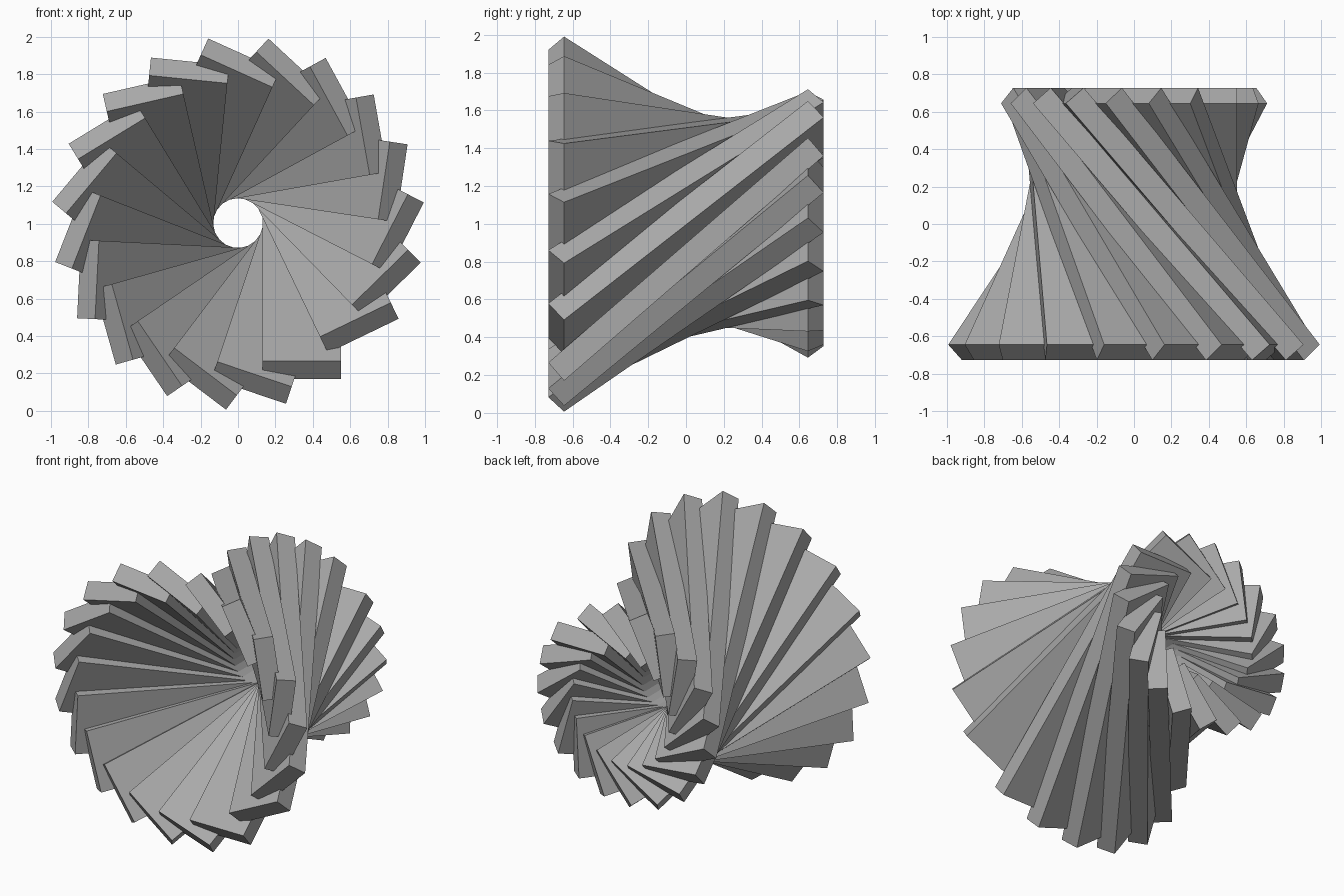
import bpy, bmesh, math
from mathutils import Matrix, Vector

if "Cube" in bpy.data.objects:
    bpy.data.objects.remove(bpy.data.objects["Cube"])

COUNT = 19
STEP = math.radians(18.57)
AXIS_Z = 1.004

grey = bpy.data.materials.new("mid grey")
grey.diffuse_color = (0.4, 0.4, 0.4, 1)
grey.use_nodes = True
grey.node_tree.nodes["Principled BSDF"].inputs["Base Color"].default_value = grey.diffuse_color

# Slanted rectangular plank section (y, z relative to the hub axis)
SECTION = [(-0.645, -0.834), (0.728, 0.355), (0.645, 0.451), (-0.728, -0.738)]
X_INNER, X_OUTER = 0.131, 0.551


def plank_mesh():
    bm = bmesh.new()
    face = bm.faces.new([bm.verts.new((X_INNER, y, z)) for y, z in SECTION])
    ext = bmesh.ops.extrude_face_region(bm, geom=[face])
    verts = [g for g in ext["geom"] if isinstance(g, bmesh.types.BMVert)]
    bmesh.ops.translate(bm, vec=Vector((X_OUTER - X_INNER, 0, 0)), verts=verts)
    bmesh.ops.recalc_face_normals(bm, faces=bm.faces)
    mesh = bpy.data.meshes.new("plank")
    bm.to_mesh(mesh)
    bm.free()
    mesh.materials.append(grey)
    return mesh


# Fan of planks turned about the front-to-back axis, with one wider gap
mesh = plank_mesh()
for i in range(COUNT):
    plank = bpy.data.objects.new(f"plank_{i + 1:02d}", mesh)
    plank.matrix_world = Matrix.Translation((0, 0, AXIS_Z)) @ Matrix.Rotation(i * STEP, 4, "Y")
    bpy.context.collection.objects.link(plank)
